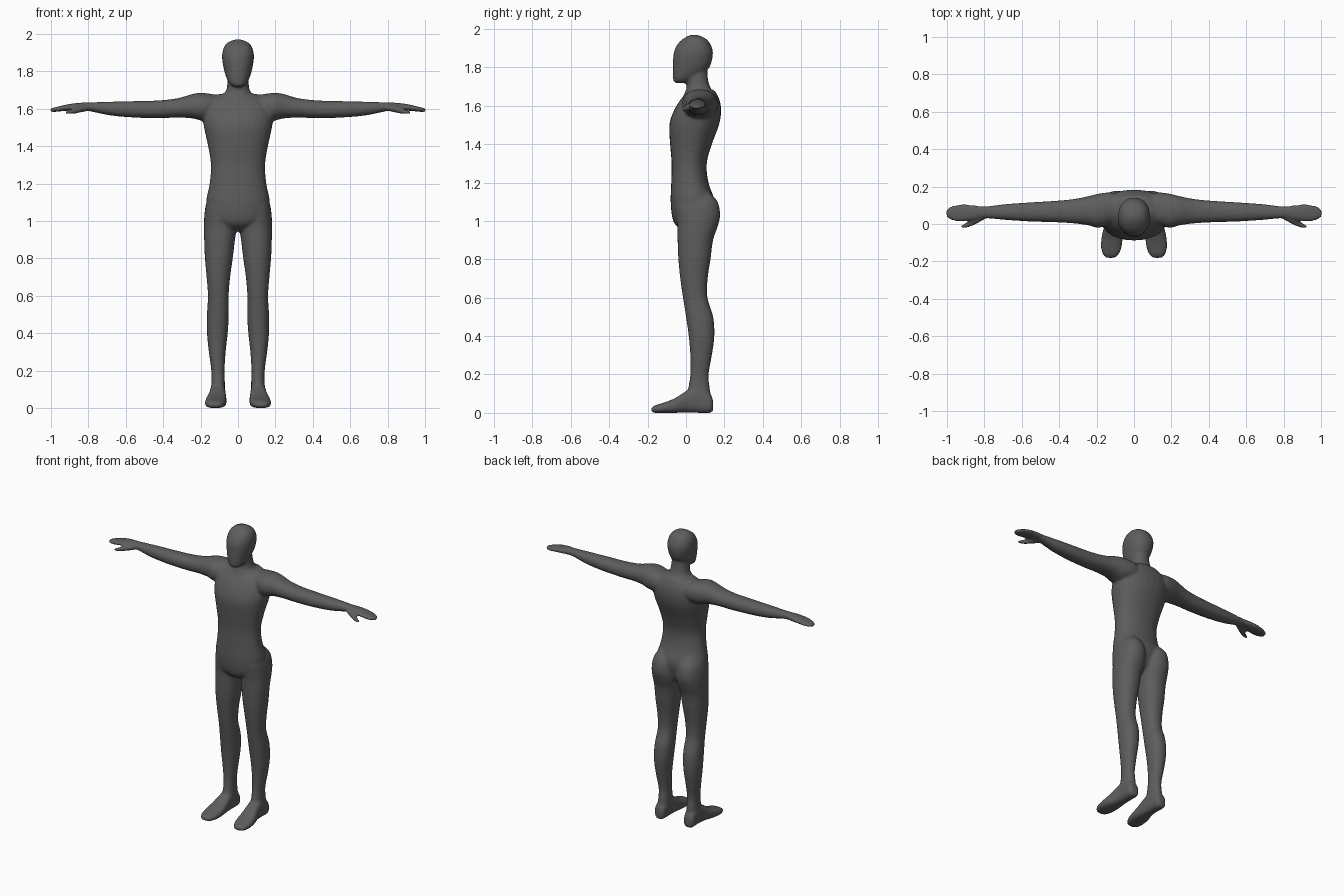
import bpy, bmesh, math

bm = bmesh.new()
SIDES, STEPS = 28, 4


def spline(p0, p1, p2, p3, t):
    """Catmull-Rom blend of four cross-sections."""
    return [0.5 * (2 * b + (c - a) * t + (2 * a - 5 * b + 4 * c - d) * t * t
                   + (3 * b - a - 3 * c + d) * t ** 3)
            for a, b, c, d in zip(p0, p1, p2, p3)]


def loft(axis, rows, mirror=False, power=2.2):
    """Rows: position on axis, then low/high extents on the other two axes."""
    sections = []
    for i in range(len(rows) - 1):
        q = [rows[max(0, min(len(rows) - 1, i + k))] for k in (-1, 0, 1, 2)]
        sections += [spline(*q, s / STEPS) for s in range(STEPS)]
    sections.append(rows[-1])
    others = [k for k in range(3) if k != axis]
    for sign in ((1, -1) if mirror else (1,)):
        rings = []
        for p, a0, a1, b0, b1 in sections:
            ring = []
            for k in range(SIDES):
                t = 2 * math.pi * k / SIDES
                c, s = math.cos(t), math.sin(t)
                co = [0, 0, 0]
                co[axis] = p
                co[others[0]] = (a0 + a1) / 2 + (a1 - a0) / 2 * math.copysign(abs(c) ** (2 / power), c)
                co[others[1]] = (b0 + b1) / 2 + (b1 - b0) / 2 * math.copysign(abs(s) ** (2 / power), s)
                co[0] *= sign
                ring.append(bm.verts.new(co))
            rings.append(ring)
        for r, q in zip(rings, rings[1:]):
            for k in range(SIDES):
                n = (k + 1) % SIDES
                bm.faces.new((r[k], r[n], q[n], q[k]))
        bm.faces.new(rings[0][::-1])
        bm.faces.new(rings[-1])


# torso, from crotch to shoulders
loft(2, [(z, -w, w, f, b) for z, w, f, b in [
    (0.945, 0.03, 0.00, 0.08), (0.97, 0.09, -0.045, 0.115), (1.01, 0.15, -0.07, 0.135),
    (1.10, 0.17, -0.08, 0.15), (1.20, 0.152, -0.077, 0.117), (1.30, 0.145, -0.075, 0.108),
    (1.40, 0.16, -0.083, 0.135), (1.50, 0.182, -0.087, 0.172), (1.57, 0.188, -0.065, 0.183),
    (1.63, 0.17, -0.03, 0.175), (1.68, 0.10, 0.015, 0.15)]])

# neck
loft(2, [(z, -w, w, f, b) for z, w, f, b in [
    (1.60, 0.12, -0.03, 0.16), (1.66, 0.09, -0.01, 0.145), (1.70, 0.063, 0.005, 0.125),
    (1.75, 0.056, 0.0, 0.113), (1.82, 0.05, 0.0, 0.11)]])

# head with a tapering jaw
loft(2, [(z, -w, w, f, b) for z, w, f, b in [
    (1.718, 0.022, -0.055, -0.005), (1.73, 0.042, -0.066, 0.02), (1.76, 0.06, -0.069, 0.08),
    (1.80, 0.073, -0.069, 0.122), (1.85, 0.083, -0.067, 0.138), (1.89, 0.085, -0.06, 0.139),
    (1.93, 0.075, -0.037, 0.122), (1.955, 0.054, -0.005, 0.095), (1.97, 0.02, 0.025, 0.055)]])

# legs, from buttock to ankle
loft(2, [
    (1.15, 0.06, 0.13, 0.02, 0.12), (1.10, 0.02, 0.168, -0.05, 0.165),
    (1.03, 0.006, 0.18, -0.052, 0.178), (0.97, 0.006, 0.182, -0.045, 0.165),
    (0.90, 0.016, 0.181, -0.044, 0.141), (0.80, 0.028, 0.177, -0.04, 0.128),
    (0.70, 0.042, 0.168, -0.03, 0.113), (0.60, 0.05, 0.161, -0.016, 0.112),
    (0.50, 0.049, 0.166, 0.0, 0.142), (0.40, 0.055, 0.166, 0.014, 0.148),
    (0.30, 0.066, 0.156, 0.022, 0.135), (0.20, 0.072, 0.143, 0.022, 0.118),
    (0.13, 0.07, 0.143, 0.012, 0.124), (0.04, 0.07, 0.147, 0.0, 0.138)], mirror=True)

# feet, from heel to toes
loft(1, [
    (0.142, 0.085, 0.13, 0.012, 0.06), (0.125, 0.073, 0.146, 0.0, 0.10),
    (0.06, 0.068, 0.149, 0.0, 0.14), (0.0, 0.064, 0.156, 0.002, 0.113),
    (-0.06, 0.061, 0.172, 0.0, 0.075), (-0.12, 0.065, 0.177, 0.0, 0.052),
    (-0.16, 0.08, 0.168, 0.0, 0.04), (-0.182, 0.10, 0.15, 0.006, 0.026)], mirror=True, power=2.7)

# arms and hands
loft(0, [
    (0.06, 0.03, 0.14, 1.56, 1.668), (0.12, 0.0, 0.168, 1.54, 1.676),
    (0.19, -0.02, 0.162, 1.536, 1.685), (0.24, -0.008, 0.15, 1.548, 1.68),
    (0.32, 0.003, 0.134, 1.553, 1.657), (0.42, 0.009, 0.124, 1.55, 1.645),
    (0.55, 0.013, 0.116, 1.553, 1.641), (0.68, 0.021, 0.107, 1.564, 1.638),
    (0.80, 0.031, 0.094, 1.588, 1.634), (0.86, 0.021, 0.101, 1.59, 1.631),
    (0.92, 0.014, 0.105, 1.589, 1.622), (0.97, 0.018, 0.098, 1.584, 1.61),
    (1.004, 0.038, 0.077, 1.584, 1.602)], mirror=True)

# thumbs
loft(0, [
    (0.79, 0.03, 0.07, 1.592, 1.62), (0.84, 0.002, 0.048, 1.58, 1.616),
    (0.88, -0.016, 0.019, 1.573, 1.602), (0.91, -0.024, 0.0, 1.571, 1.592),
    (0.927, -0.024, -0.011, 1.572, 1.585)], mirror=True)

# fuse all parts into one smooth skin
bmesh.ops.recalc_face_normals(bm, faces=bm.faces)
mesh = bpy.data.meshes.new("body")
bm.to_mesh(mesh)
bm.free()
body = bpy.data.objects.new("body", mesh)
bpy.context.collection.objects.link(body)

skin = bpy.data.materials.new("dark grey")
skin.diffuse_color = (0.11, 0.11, 0.11, 1)
mesh.materials.append(skin)

fuse = body.modifiers.new("fuse", 'REMESH')
fuse.mode = 'VOXEL'
fuse.voxel_size = 0.008
fuse.use_smooth_shade = True
soften = body.modifiers.new("soften", 'SMOOTH')
soften.factor = 0.5
soften.iterations = 6
